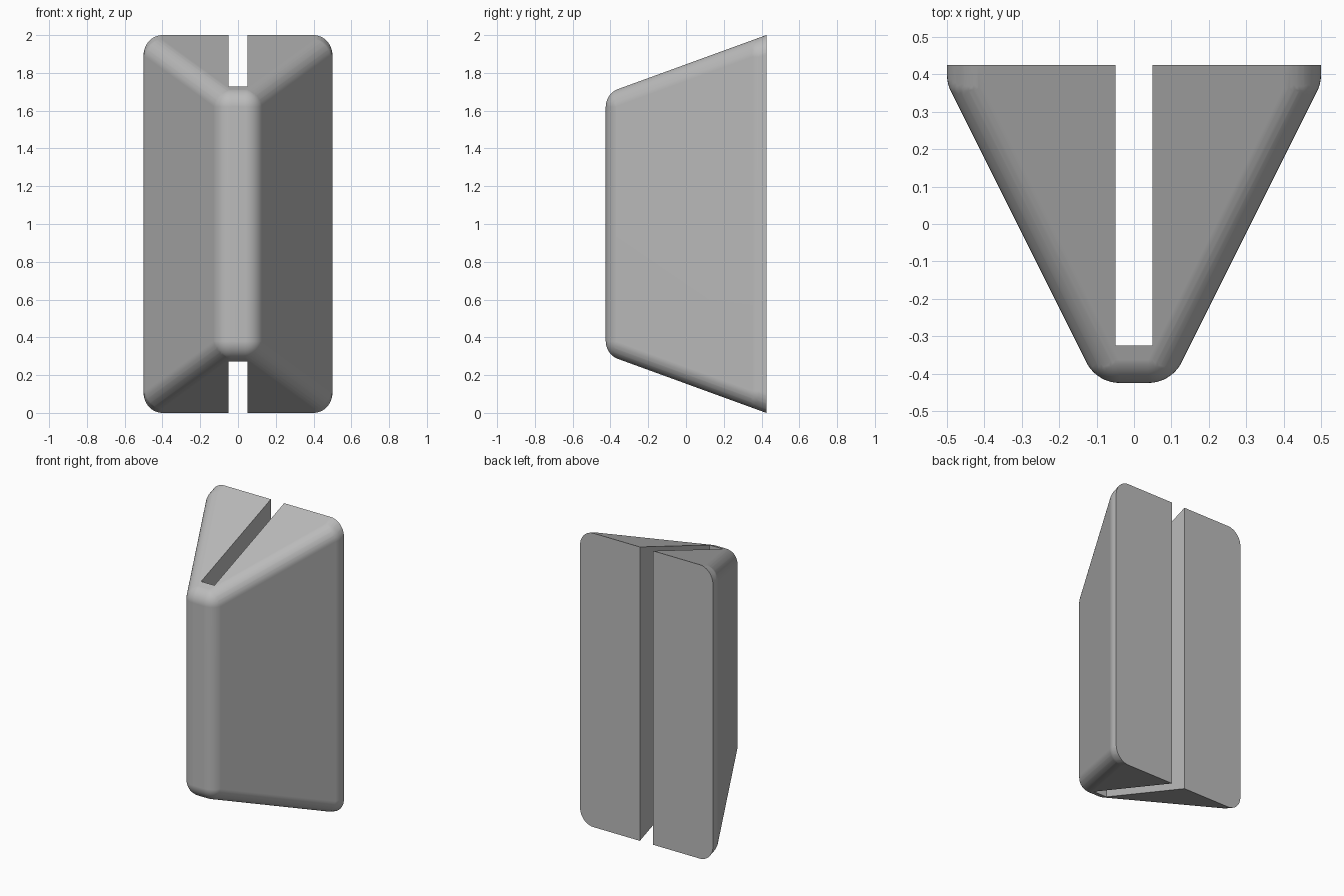
import bpy, bmesh, math
from mathutils import Vector

cube = bpy.data.objects.get("Cube")
if cube:
    bpy.data.objects.remove(cube, do_unlink=True)

RADIUS = 0.1               # edge rounding
BACK = 0.425               # rear plane
SLOPE = math.radians(20)   # tilt of the top and bottom faces
FLARE = math.atan(0.5)     # tilt of the side faces

# One plain grey material
grey = bpy.data.materials.new("plain grey")
grey.use_nodes = True
colour = (0.5, 0.5, 0.5, 1)
grey.diffuse_color = colour
grey.node_tree.nodes["Principled BSDF"].inputs["Base Color"].default_value = colour


def new_object(name, bm):
    mesh = bpy.data.meshes.new(name)
    bm.to_mesh(mesh)
    bm.free()
    obj = bpy.data.objects.new(name, mesh)
    bpy.context.collection.objects.link(obj)
    return obj


# Sphere directions, plus the exact normals of the flat faces
ball = bmesh.new()
bmesh.ops.create_uvsphere(ball, u_segments=48, v_segments=24, radius=RADIUS)
offsets = [v.co.copy() for v in ball.verts]
ball.free()
for s in (-1, 1):
    offsets.append(RADIUS * Vector((s * math.cos(FLARE), -math.sin(FLARE), 0)))
    offsets.append(RADIUS * Vector((0, -math.sin(SLOPE), s * math.cos(SLOPE))))

# Rounded wedge: hull of spheres along the tapered corners
bm = bmesh.new()
for x, y in ((0.038, -0.325), (0.4, 0.399), (0.4, 0.65)):
    half = 1 - (BACK - y) * math.tan(SLOPE) - RADIUS / math.cos(SLOPE)
    for sx in (-1, 1):
        for sz in (-1, 1):
            centre = Vector((sx * x, y, 1 + sz * half))
            for offset in offsets:
                bm.verts.new(centre + offset)
hull = bmesh.ops.convex_hull(bm, input=bm.verts[:])
loose = [v for v in bm.verts if not v.link_faces]
bmesh.ops.delete(bm, geom=loose, context='VERTS')
bmesh.ops.dissolve_limit(bm, angle_limit=math.radians(0.4),
                         verts=bm.verts[:], edges=bm.edges[:])

# Flat back face
bmesh.ops.bisect_plane(bm, geom=bm.verts[:] + bm.edges[:] + bm.faces[:],
                       plane_co=(0, BACK, 0), plane_no=(0, 1, 0), clear_outer=True)
rim = [e for e in bm.edges if e.is_boundary]
bmesh.ops.contextual_create(bm, geom=rim)
bmesh.ops.recalc_face_normals(bm, faces=bm.faces[:])
wedge = new_object("slotted_wedge", bm)
wedge.data.materials.append(grey)

# Slot running full height and open at the back
bm = bmesh.new()
bmesh.ops.create_cube(bm, size=1)
for v in bm.verts:
    v.co = (v.co.x * 0.1, 0.675 if v.co.y > 0 else -0.325, 1 + v.co.z * 3)
cutter = new_object("slot_cutter", bm)
cutter.hide_render = True
cutter.data.materials.append(grey)

bpy.ops.object.select_all(action='DESELECT')
bpy.context.view_layer.objects.active = wedge
wedge.select_set(True)
slot = wedge.modifiers.new("slot", 'BOOLEAN')
slot.operation = 'DIFFERENCE'
slot.solver = 'EXACT'
slot.object = cutter
bpy.ops.object.modifier_apply(modifier=slot.name)
bpy.data.objects.remove(cutter, do_unlink=True)

# Smooth rounding, crisp cut edges and flat broad faces
bpy.ops.object.shade_smooth_by_angle(angle=math.radians(30))
normals = wedge.modifiers.new("flat_faces", 'WEIGHTED_NORMAL')
normals.keep_sharp = True
